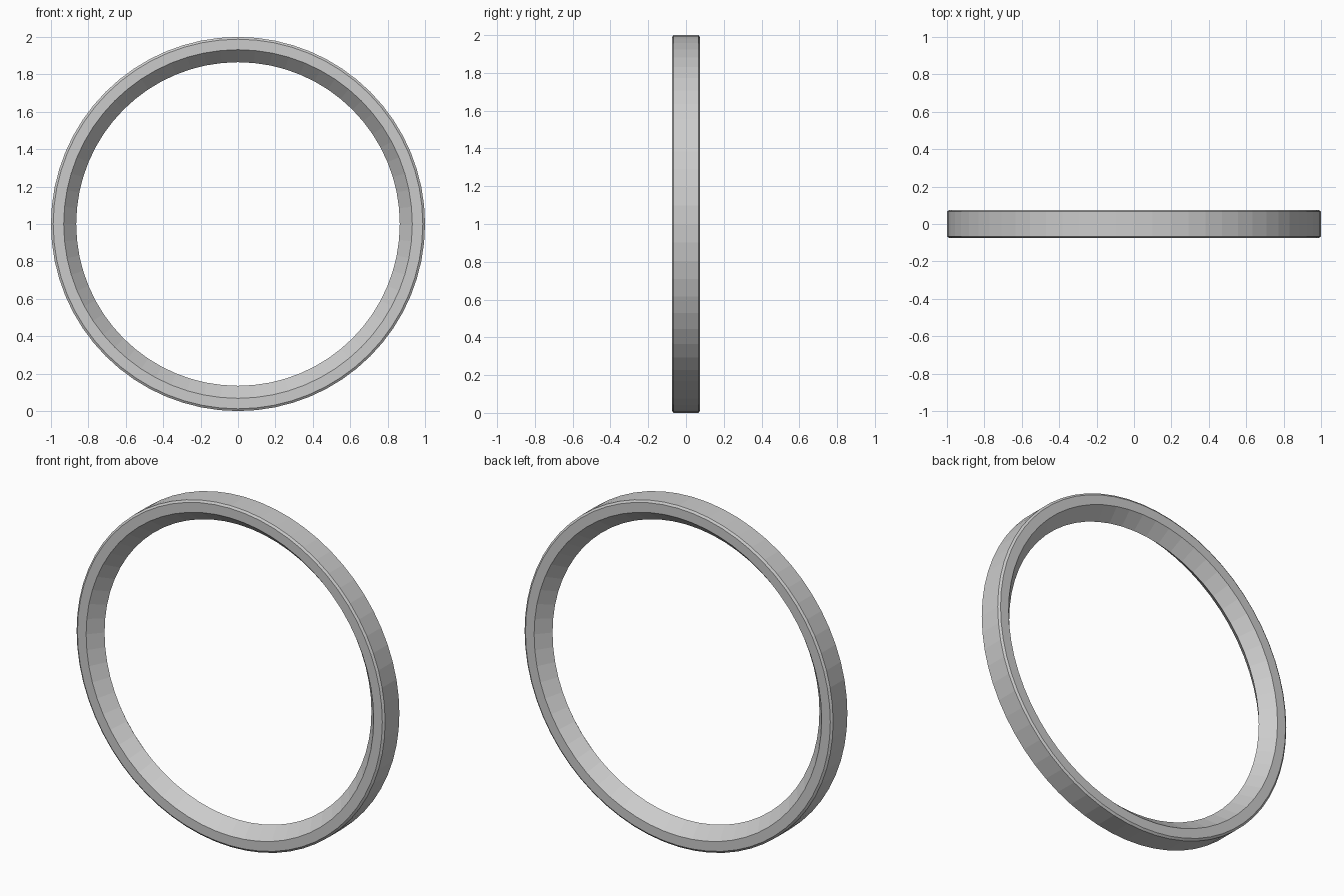
import bpy, bmesh, math

if "Cube" in bpy.data.objects:
    bpy.data.objects.remove(bpy.data.objects["Cube"])

SEGMENTS = 64
# Ring cross-section (radius, y): chamfered outer rim, flat sides, inner ridge
half = [(1.0, -0.066), (0.988, -0.075), (0.932, -0.075), (0.865, 0.0)]
profile = half + [(r, -y) for r, y in reversed(half[:-1])]

bm = bmesh.new()
loops = []
for i in range(SEGMENTS):
    a = 2 * math.pi * i / SEGMENTS
    loops.append([bm.verts.new((r * math.cos(a), y, 1 + r * math.sin(a)))
                  for r, y in profile])

# Skin neighbouring cross-sections
n = len(profile)
for i in range(SEGMENTS):
    a, b = loops[i], loops[(i + 1) % SEGMENTS]
    for j in range(n):
        k = (j + 1) % n
        bm.faces.new((a[j], a[k], b[k], b[j]))
bmesh.ops.recalc_face_normals(bm, faces=bm.faces)

mesh = bpy.data.meshes.new("ring")
bm.to_mesh(mesh)
bm.free()
ring = bpy.data.objects.new("ring", mesh)
bpy.context.collection.objects.link(ring)
